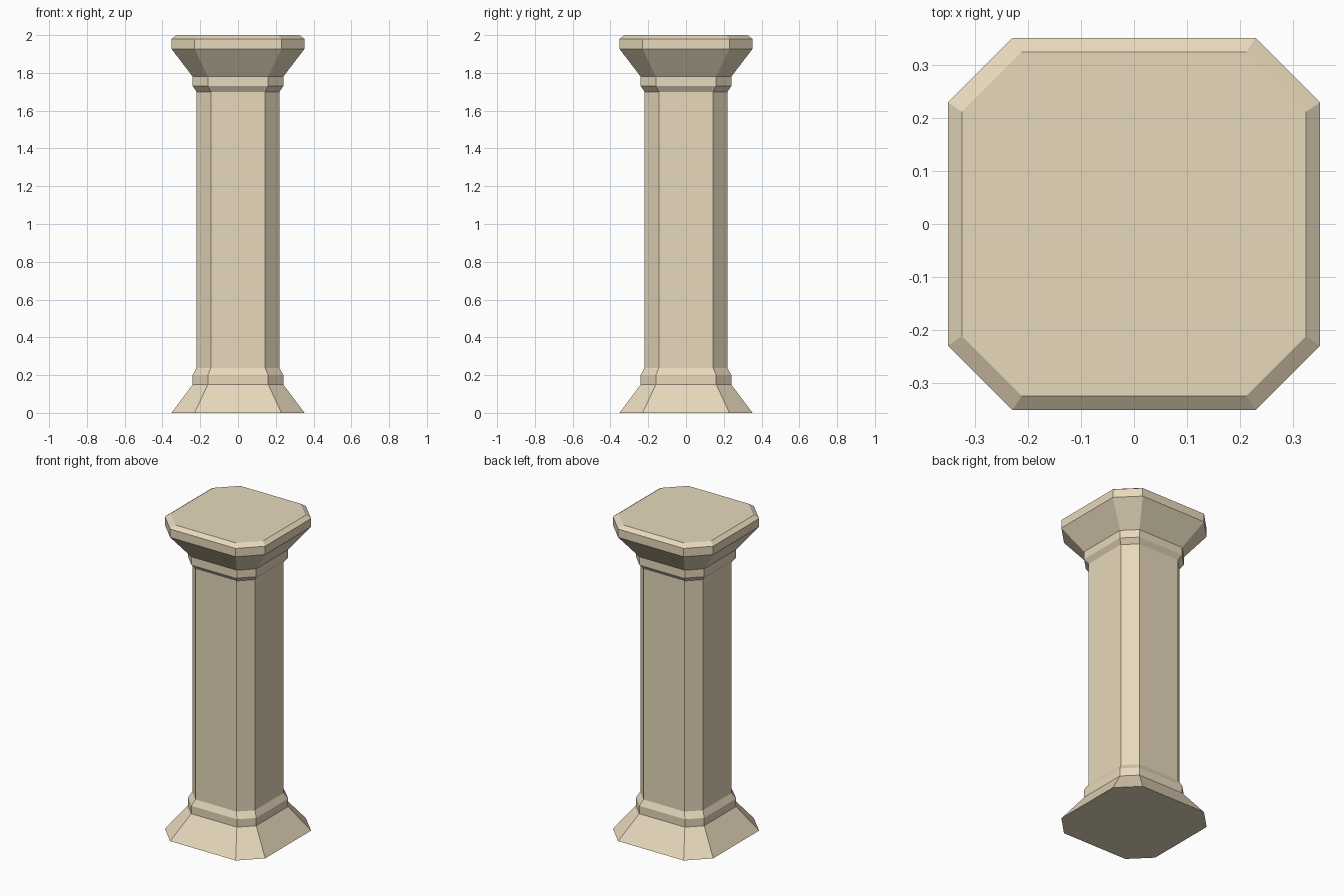
import bpy, bmesh

if "Cube" in bpy.data.objects:
    bpy.data.objects.remove(bpy.data.objects["Cube"])

# Column profile: (height, half width, half length of each flat side)
PROFILE = [
    (0.00, 0.352, 0.230),   # flared base
    (0.15, 0.240, 0.160),   # lower collar
    (0.20, 0.240, 0.160),
    (0.237, 0.220, 0.144),  # shaft
    (1.70, 0.220, 0.144),
    (1.73, 0.240, 0.160),   # upper collar
    (1.78, 0.240, 0.160),
    (1.927, 0.352, 0.230),  # flared capital
    (1.98, 0.352, 0.230),
    (2.00, 0.325, 0.212),   # bevelled top
]


def ring(bm, z, w, c):
    """Square section with cut corners."""
    pts = [(w, -c), (w, c), (c, w), (-c, w), (-w, c), (-w, -c), (-c, -w), (c, -w)]
    return [bm.verts.new((x, y, z)) for x, y in pts]


# Loft the rings into one closed column
bm = bmesh.new()
rings = [ring(bm, *p) for p in PROFILE]
for lo, hi in zip(rings, rings[1:]):
    for i in range(8):
        j = (i + 1) % 8
        bm.faces.new((lo[i], lo[j], hi[j], hi[i]))
bm.faces.new(rings[0][::-1])
bm.faces.new(rings[-1])
bmesh.ops.recalc_face_normals(bm, faces=bm.faces)

mesh = bpy.data.meshes.new("column")
bm.to_mesh(mesh)
bm.free()
column = bpy.data.objects.new("column", mesh)
bpy.context.collection.objects.link(column)

# Sandstone colour
stone = bpy.data.materials.new("sandstone")
stone.diffuse_color = (0.80, 0.69, 0.50, 1)
stone.use_nodes = True
stone.node_tree.nodes["Principled BSDF"].inputs["Base Color"].default_value = stone.diffuse_color
mesh.materials.append(stone)
